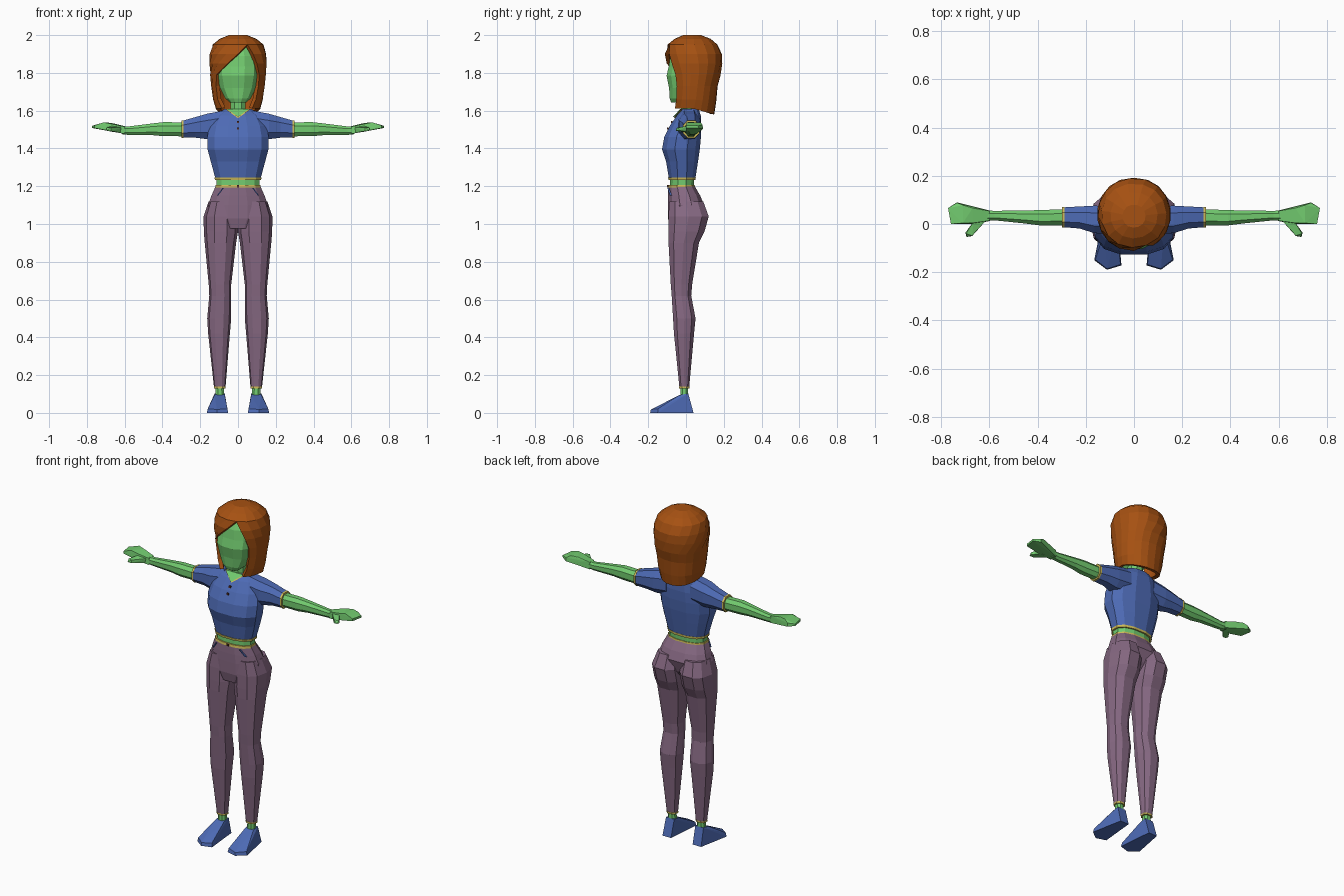
import bpy, bmesh, math
from mathutils import Vector


def material(name, rgb):
    m = bpy.data.materials.new(name)
    m.diffuse_color = (*rgb, 1)
    return m


GREEN = material("green_skin", (0.17, 0.60, 0.16))
BLUE = material("blue_cloth", (0.075, 0.145, 0.46))
PURPLE = material("dusty_purple", (0.24, 0.14, 0.225))
HAIR = material("auburn", (0.38, 0.082, 0.006))
YELLOW = material("yellow_trim", (0.62, 0.50, 0.10))
BROWN = material("dark_brown", (0.10, 0.03, 0.02))


def finish(name, bm, mat, mirror=False):
    bmesh.ops.recalc_face_normals(bm, faces=bm.faces[:])
    me = bpy.data.meshes.new(name)
    bm.to_mesh(me)
    bm.free()
    me.materials.append(mat)
    ob = bpy.data.objects.new(name, me)
    bpy.context.collection.objects.link(ob)
    if mirror:
        mod = ob.modifiers.new("mirror", "MIRROR")
        mod.use_clip = False
        mod.use_mirror_merge = False
    return ob


def loft(name, rings, mat, n=8, axis="z", mirror=False, power=0.85):
    """Each ring: (position on axis, a min, a max, b min, b max)."""
    bm = bmesh.new()
    loops = []
    for p, a0, a1, b0, b1 in rings:
        loop = []
        for i in range(n):
            t = 2 * math.pi * (i + 0.5) / n
            s, c = math.sin(t), math.cos(t)
            a = (a0 + a1) / 2 + (a1 - a0) / 2 * math.copysign(abs(s) ** power, s)
            b = (b0 + b1) / 2 + (b1 - b0) / 2 * math.copysign(abs(c) ** power, c)
            loop.append(bm.verts.new((a, b, p) if axis == "z" else (p, a, b)))
        loops.append(loop)
    for lo, hi in zip(loops, loops[1:]):
        for i in range(n):
            j = (i + 1) % n
            bm.faces.new((lo[i], lo[j], hi[j], hi[i]))
    bm.faces.new(loops[0])
    bm.faces.new(loops[-1])
    return finish(name, bm, mat, mirror)


def centred(rings):
    """(z, half width, front y, back y) to loft rings."""
    return [(z, -h, h, f, b) for z, h, f, b in rings]


def hull(name, points, mat, mirror=False):
    bm = bmesh.new()
    for p in points:
        bm.verts.new(p)
    res = bmesh.ops.convex_hull(bm, input=bm.verts[:])
    bmesh.ops.delete(bm, geom=list({v for v in res["geom_interior"] if isinstance(v, bmesh.types.BMVert)}),
                     context="VERTS")
    return finish(name, bm, mat, mirror)


def plate(name, points, mat, depth=0.008):
    back = [(x, y + depth, z) for x, y, z in points]
    return hull(name, list(points) + back, mat)


# Trousers: hips plus two tapered legs
loft("hips", centred([
    (0.975, 0.10, -0.085, 0.03), (1.03, 0.155, -0.098, 0.075),
    (1.10, 0.163, -0.099, 0.098), (1.15, 0.145, -0.098, 0.078),
    (1.20, 0.122, -0.095, 0.048)]), PURPLE, n=12)
loft("trouser_leg", [
    (0.135, 0.066, 0.127, -0.036, 0.018), (0.42, 0.043, 0.158, -0.066, 0.045),
    (0.50, 0.036, 0.163, -0.071, 0.053), (0.62, 0.036, 0.152, -0.078, 0.030),
    (0.68, 0.036, 0.155, -0.083, 0.035), (0.90, 0.010, 0.176, -0.096, 0.072),
    (0.96, 0.000, 0.181, -0.098, 0.102), (1.04, 0.002, 0.182, -0.098, 0.125),
    (1.12, 0.015, 0.155, -0.092, 0.095)], PURPLE, n=10, mirror=True)
loft("trouser_cuff", [(0.130, 0.064, 0.129, -0.038, 0.020),
                      (0.140, 0.064, 0.129, -0.038, 0.020)], YELLOW, mirror=True)
plate("pocket_left", [(0.075, -0.098, 1.19), (0.083, -0.098, 1.19), (0.112, -0.082, 1.15), (0.105, -0.086, 1.15)], BLUE)
plate("pocket_right", [(-0.075, -0.098, 1.19), (-0.083, -0.098, 1.19), (-0.112, -0.082, 1.15), (-0.105, -0.086, 1.15)], BLUE)

# Ankles and shoes
loft("ankle", [(0.07, 0.070, 0.122, -0.032, 0.014),
               (0.135, 0.074, 0.119, -0.030, 0.012)], GREEN, mirror=True)
hull("shoe", [(0.070, -0.033, 0.095), (0.124, -0.033, 0.095), (0.070, 0.012, 0.102), (0.124, 0.012, 0.102),
              (0.072, 0.040, 0), (0.128, 0.040, 0), (0.165, -0.150, 0), (0.112, -0.190, 0),
              (0.052, -0.172, 0), (0.160, -0.148, 0.022), (0.112, -0.186, 0.018), (0.056, -0.168, 0.022)],
     BLUE, mirror=True)

# Bare midriff with waistband and hem trims
loft("midriff", centred([(1.18, 0.116, -0.088, 0.044), (1.25, 0.116, -0.086, 0.045)]), GREEN, n=12)
loft("waistband", centred([(1.193, 0.124, -0.097, 0.050), (1.207, 0.122, -0.095, 0.048)]), YELLOW, n=12)
loft("shirt_hem", centred([(1.234, 0.126, -0.095, 0.053), (1.247, 0.128, -0.097, 0.054)]), YELLOW, n=12)

# Shirt and short sleeves
loft("shirt", centred([
    (1.243, 0.124, -0.093, 0.052), (1.33, 0.148, -0.108, 0.066), (1.395, 0.166, -0.130, 0.076),
    (1.46, 0.168, -0.118, 0.082), (1.52, 0.155, -0.088, 0.084),
    (1.575, 0.125, -0.050, 0.080), (1.608, 0.075, -0.020, 0.068)]), BLUE, n=12)
loft("sleeve", [
    (0.08, -0.045, 0.078, 1.45, 1.605), (0.165, -0.042, 0.080, 1.445, 1.588),
    (0.225, -0.022, 0.076, 1.453, 1.570), (0.292, -0.016, 0.072, 1.455, 1.550)],
    BLUE, axis="x", mirror=True)
loft("sleeve_trim", [(0.288, -0.018, 0.074, 1.453, 1.552),
                     (0.299, -0.018, 0.074, 1.453, 1.551)], YELLOW, axis="x", mirror=True)

# Open neckline and buttons
plate("neckline_trim", [(-0.066, -0.026, 1.608), (0.066, -0.026, 1.608), (0, -0.066, 1.560)], YELLOW)
plate("neckline_skin", [(-0.058, -0.030, 1.609), (0.058, -0.030, 1.609), (0, -0.069, 1.567)], GREEN)
for i, (y, z) in enumerate([(-0.080, 1.540), (-0.101, 1.505), (-0.101, 1.200)]):
    plate(f"button_{i + 1}", [(dx * 0.006, y, z + dz * 0.006) for dx in (-1, 1) for dz in (-1, 1)], BROWN)

# Bare arms and mitten hands with thumbs
loft("arm", [
    (0.28, -0.008, 0.064, 1.462, 1.540), (0.39, -0.008, 0.060, 1.462, 1.542),
    (0.45, 0.000, 0.058, 1.468, 1.535), (0.58, 0.014, 0.056, 1.470, 1.518),
    (0.615, 0.010, 0.058, 1.474, 1.520)], GREEN, axis="x", mirror=True)
hull("palm", [(0.60, 0.012, 1.477), (0.60, 0.056, 1.477), (0.60, 0.014, 1.515), (0.60, 0.054, 1.518),
              (0.665, 0.000, 1.490), (0.665, 0.070, 1.490), (0.67, 0.004, 1.530), (0.67, 0.066, 1.535),
              (0.71, 0.000, 1.500), (0.71, 0.004, 1.538), (0.71, 0.078, 1.538), (0.735, 0.090, 1.503),
              (0.735, 0.088, 1.524), (0.772, 0.066, 1.508), (0.772, 0.066, 1.520),
              (0.760, 0.000, 1.508), (0.760, 0.000, 1.522)], GREEN, mirror=True)
hull("thumb", [(0.605, 0.030, 1.480), (0.605, 0.025, 1.512), (0.665, 0.012, 1.488), (0.665, 0.012, 1.520),
               (0.672, -0.050, 1.492), (0.695, -0.054, 1.495), (0.700, -0.036, 1.495),
               (0.672, -0.048, 1.510), (0.697, -0.040, 1.510)], GREEN, mirror=True)

# Neck and head
loft("neck", centred([(1.55, 0.050, -0.035, 0.055), (1.61, 0.042, -0.030, 0.048),
                      (1.70, 0.042, -0.030, 0.055)]), GREEN)
loft("head", centred([
    (1.642, 0.042, -0.080, 0.000), (1.665, 0.070, -0.088, 0.040), (1.72, 0.098, -0.092, 0.080),
    (1.785, 0.112, -0.106, 0.105), (1.835, 0.113, -0.094, 0.115), (1.89, 0.106, -0.086, 0.110),
    (1.945, 0.080, -0.060, 0.090), (1.97, 0.040, -0.020, 0.060)]), GREEN, n=12)


# Bobbed hair: arcs around the back, with a side-swept opening over the face
def hair_shell(rings, n=15):
    bm = bmesh.new()
    loops = []
    for z, h, front, back, xl, xr, drop in rings:
        t0, t1 = math.asin(xr / h), 2 * math.pi + math.asin(xl / h)
        loop = []
        for i in range(n + 1):
            t = t0 + (t1 - t0) * i / n
            s, c = math.sin(t), -math.cos(t)
            x = h * math.copysign(abs(s) ** 0.9, s) if 0 < i < n else h * s
            y = (front + back) / 2 + (back - front) / 2 * c
            loop.append(bm.verts.new((x, y, z - drop * max(0, c))))
        loops.append(loop)
    for lo, hi in zip(loops, loops[1:]):
        for i in range(n):
            bm.faces.new((lo[i], lo[i + 1], hi[i + 1], hi[i]))
    bm.faces.new(loops[-1])
    bmesh.ops.remove_doubles(bm, verts=bm.verts[:], dist=0.0005)
    ob = finish("hair", bm, HAIR)
    # Make sure the shell thickens towards the head
    me = ob.data
    top = max(me.polygons, key=lambda p: p.center.z)
    if top.normal.z < 0:
        me.flip_normals()
    mod = ob.modifiers.new("thickness", "SOLIDIFY")
    mod.thickness = 0.022
    mod.offset = -1


hair_shell([
    (1.612, 0.118, -0.085, 0.150, -0.085, 0.075, 0.032),
    (1.66, 0.132, -0.090, 0.160, -0.108, 0.095, 0.015),
    (1.73, 0.142, -0.095, 0.168, -0.116, 0.108, 0.0),
    (1.79, 0.148, -0.106, 0.185, -0.114, 0.112, 0.0),
    (1.85, 0.153, -0.112, 0.192, -0.055, 0.100, 0.0),
    (1.90, 0.150, -0.112, 0.190, 0.000, 0.080, 0.0),
    (1.95, 0.135, -0.098, 0.168, 0.050, 0.050, 0.0),
    (1.98, 0.098, -0.060, 0.132, 0.036, 0.036, 0.0),
    (2.00, 0.048, -0.015, 0.080, 0.018, 0.018, 0.0)])
